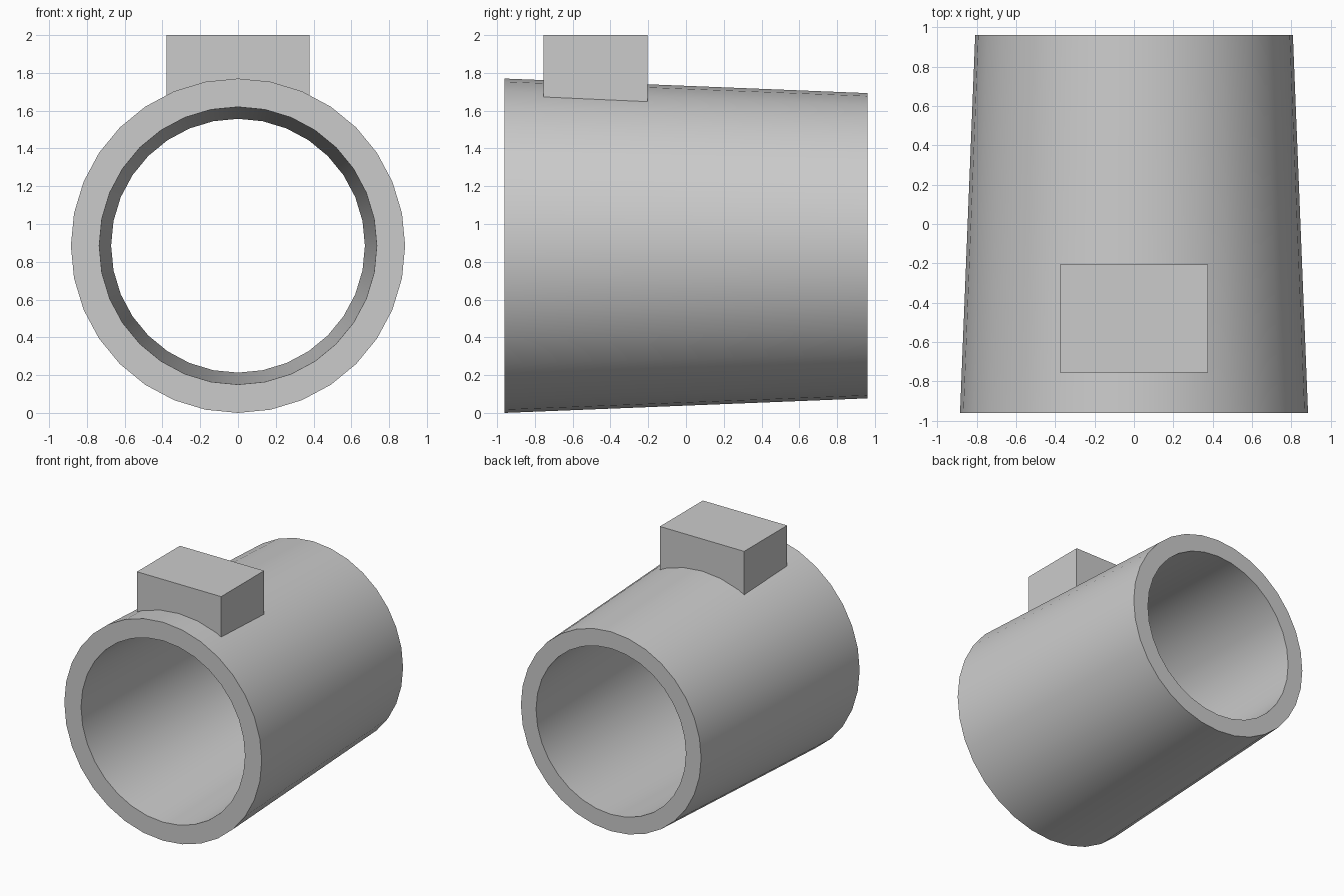
import bpy, bmesh
from math import sin, cos, pi, radians

cube = bpy.data.objects.get("Cube")
if cube:
    bpy.data.objects.remove(cube, do_unlink=True)

SEGMENTS = 32
AXIS_Z = 0.885

grey = bpy.data.materials.new("plain grey")
grey.use_nodes = True
colour = (0.6, 0.6, 0.6, 1)
grey.diffuse_color = colour
grey.node_tree.nodes["Principled BSDF"].inputs["Base Color"].default_value = colour


def add_object(name, bm):
    bmesh.ops.recalc_face_normals(bm, faces=bm.faces)
    mesh = bpy.data.meshes.new(name)
    bm.to_mesh(mesh)
    bm.free()
    mesh.materials.append(grey)
    obj = bpy.data.objects.new(name, mesh)
    bpy.context.collection.objects.link(obj)
    return obj


# Tapered tube: the wall section (radius, y) swept around the y axis
bm = bmesh.new()
section = [(0.885, -0.96), (0.808, 0.96), (0.672, 0.96), (0.735, -0.96)]
rings = []
for radius, y in section:
    angles = [2 * pi * i / SEGMENTS for i in range(SEGMENTS)]
    rings.append([bm.verts.new((radius * sin(a), y, AXIS_Z + radius * cos(a)))
                  for a in angles])
for k, ring in enumerate(rings):
    after = rings[(k + 1) % len(rings)]
    for i in range(SEGMENTS):
        j = (i + 1) % SEGMENTS
        bm.faces.new((ring[i], ring[j], after[j], after[i]))
tube = add_object("tapered_tube", bm)
bpy.ops.object.select_all(action='DESELECT')
tube.select_set(True)
bpy.context.view_layer.objects.active = tube
bpy.ops.object.shade_smooth_by_angle(angle=radians(30))

# Block on top, its underside buried in the tube wall
bm = bmesh.new()
bmesh.ops.create_cube(bm, size=1)
bmesh.ops.scale(bm, vec=(0.755, 0.55, 0.37), verts=bm.verts)
bmesh.ops.translate(bm, vec=(0, -0.48, 1.815), verts=bm.verts)
add_object("top_block", bm)
